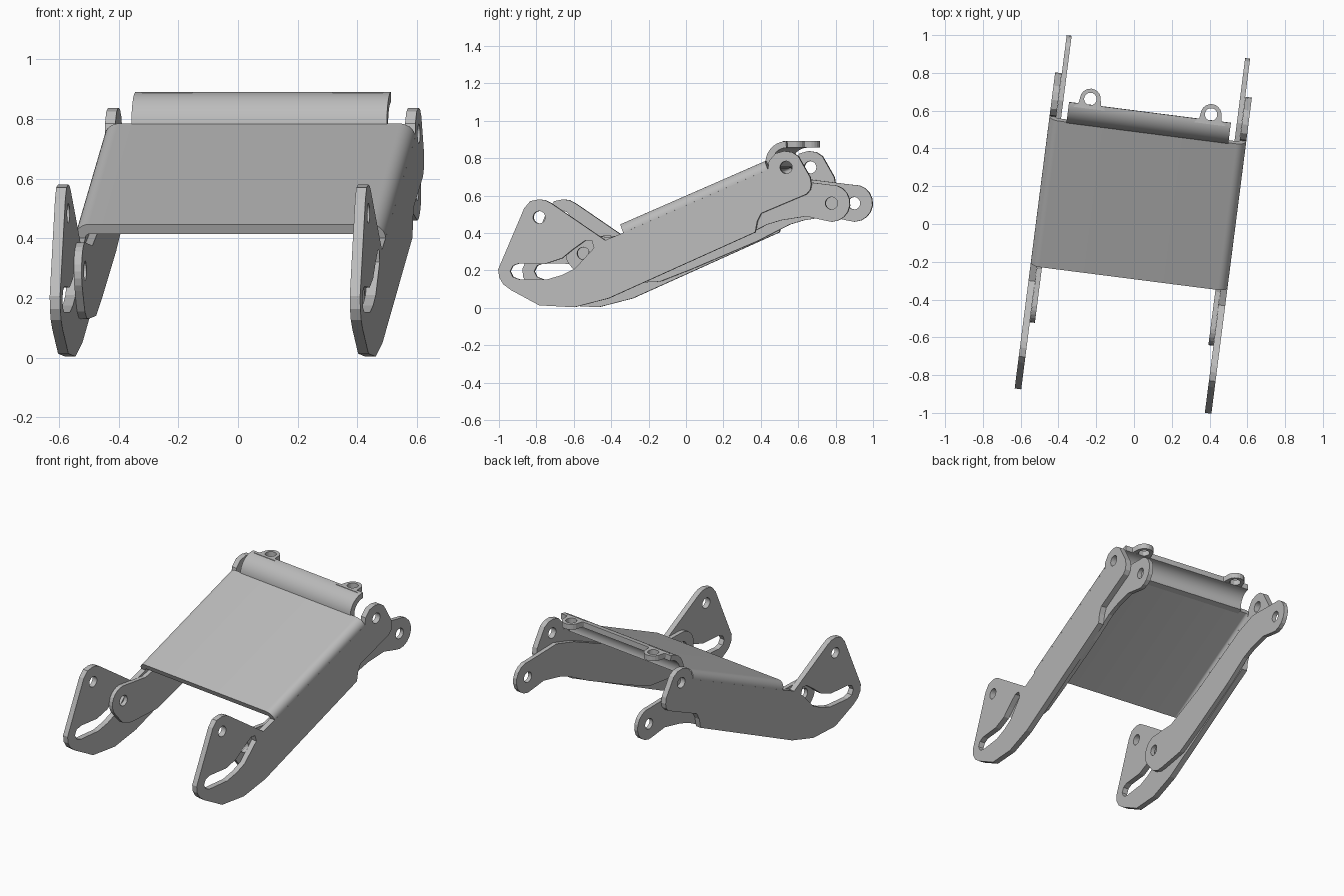
import bpy, bmesh
from math import sin, cos, pi, radians
from mathutils import Matrix, Vector

if "Cube" in bpy.data.objects:
    bpy.data.objects.remove(bpy.data.objects["Cube"], do_unlink=True)

steel = bpy.data.materials.new("grey_steel")
steel.use_nodes = True
steel.diffuse_color = (0.5, 0.5, 0.5, 1)
steel.node_tree.nodes["Principled BSDF"].inputs["Base Color"].default_value = steel.diffuse_color

MID = 0.009                      # sideways centre of the bracket
TURN = Matrix.Rotation(radians(-7.3), 4, 'Z')
X, Y, Z = Vector((1, 0, 0)), Vector((0, 1, 0)), Vector((0, 0, 1))


def arc(a, b, r, start, end, n=10):
    """Points along a circular arc, angles in degrees."""
    steps = [radians(start + (end - start) * i / n) for i in range(n + 1)]
    return [(a + r * cos(t), b + r * sin(t)) for t in steps]


def hole(a, b, r=0.033):
    return arc(a, b, r, 0, 345, 23)


def sheet(name, loops, axes, origin, depth, smooth=False):
    """Fill an outline (first loop) with holes (other loops), then extrude it."""
    ax, ay, az = axes
    bm = bmesh.new()
    edges = []
    for loop in loops:
        vs = [bm.verts.new(origin + ax * a + ay * b) for a, b in loop]
        edges += [bm.edges.new((v, vs[i - 1])) for i, v in enumerate(vs)]
    bmesh.ops.triangle_fill(bm, edges=edges, use_beauty=True, use_dissolve=False)
    ext = bmesh.ops.extrude_face_region(bm, geom=bm.faces[:])
    moved = [g for g in ext["geom"] if isinstance(g, bmesh.types.BMVert)]
    bmesh.ops.translate(bm, verts=moved, vec=az * depth)
    bmesh.ops.recalc_face_normals(bm, faces=bm.faces[:])
    bm.transform(TURN)
    mesh = bpy.data.meshes.new(name)
    bm.to_mesh(mesh)
    bm.free()
    mesh.materials.append(steel)
    if smooth:
        mesh.polygons.foreach_set("use_smooth", [True] * len(mesh.polygons))
        mesh.set_sharp_from_angle(angle=radians(35))
    obj = bpy.data.objects.new(name, mesh)
    bpy.context.scene.collection.objects.link(obj)
    return obj


# Side plate: front ear, long body, rear ear
plate = [(-.944, .206), (-.939, .163), (-.917, .126), (-.874, .094), (-.723, .013),
         (-.535, .003), (-.351, .05), (.441, .404), (.452, .463), (.473, .505),
         (.716, .607), (.737, .63), (.743, .66), (.737, .698), (.673, .81),
         (.64, .832), (.597, .838), (.55, .825), (.515, .785), (.51, .739),
         (-.27, .401), (-.368, .361), (-.659, .559), (-.69, .575), (-.725, .58),
         (-.772, .57), (-.804, .532)]
slot = [(-.88, .195), (-.865, .225), (-.83, .238), (-.69, .235), (-.6, .265),
        (-.545, .31), (-.475, .36), (-.44, .36), (-.428, .32), (-.53, .21),
        (-.6, .175), (-.68, .152), (-.83, .152), (-.865, .165)]
plate_loops = [plate, slot, hole(-.723, .484), hole(.608, .751)]

# Inner arm: front eye, straight shank, cranked rear eye
arm = (arc(-.49, .291, .096, 80, 225) +
       [(-.5, .155), (-.45, .132), (-.4, .13), (-.2, .14), (-.03, .206), (.323, .355),
        (.5, .445), (.577, .468), (.712, .489)] +
       arc(.848, .559, .099, -110, 95) +
       [(.77, .666), (.6, .687), (.45, .65), (0, .47), (-.3, .375)])
arm_loops = [arm, hole(-.49, .291), hole(.848, .559)]

for side, label in ((1, "left"), (-1, "right")):
    out = X * side
    sheet(label + "_side_plate", plate_loops, (Y, Z, out), X * MID + out * .49, .035)
    sheet(label + "_inner_arm", arm_loops, (Y, Z, out), X * MID + out * .463, .0265)

    # Drilled tab on the rolled lip
    tab = [(-.085, .575), (.085, .575), (.06, .60)] + arc(0, .627, .055, 0, 180) + [(-.06, .60)]
    sheet(label + "_lip_tab", [tab, hole(0, .627)], (X, Y, Z),
          X * MID + out * .322 + Z * .857, .034)

# Sloping top panel with its edges bent down into the side plates
start, end = Vector((0, -.29, .447)), Vector((0, .49, .785))
along = (end - start).normalized()
up = X.cross(along)
half, bend, thick = .525, .05, .035
outer = (arc(half - bend, -bend, bend, 0, 90) + arc(bend - half, -bend, bend, 90, 180))
inner = (arc(bend - half, -bend, bend - thick, 180, 90) +
         arc(half - bend, -bend, bend - thick, 90, 0))
sheet("top_panel", [outer + inner], (X, up, along), start + X * MID, (end - start).length, True)

# Rolled lip along the rear of the panel
lip = arc(.60, .776, .115, 197, 92, 16) + arc(.60, .776, .08, 92, 197, 16)
sheet("rolled_lip", [lip], (Y, Z, X), X * (MID - .432), .864, True)
